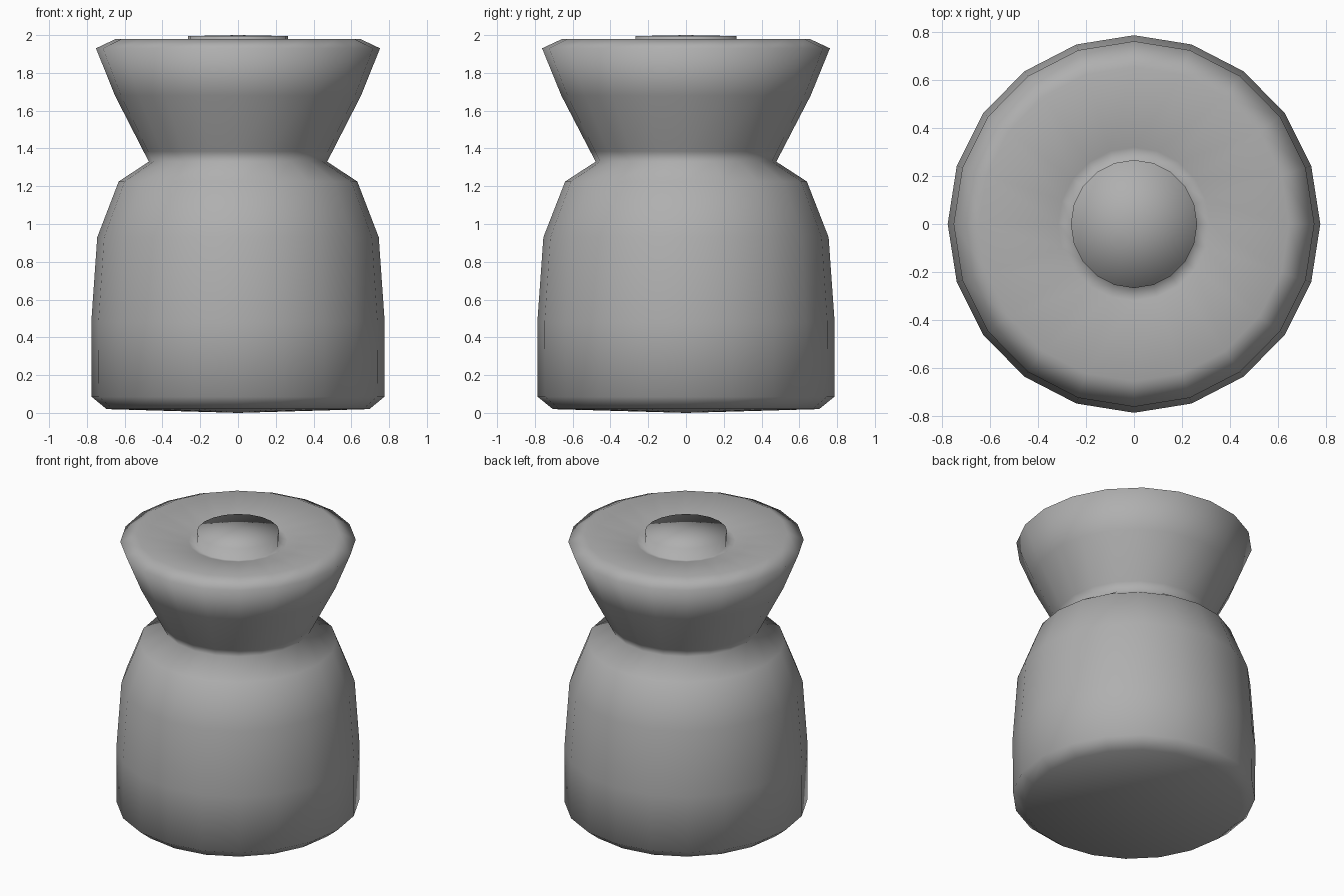
import bpy, bmesh, math

if "Cube" in bpy.data.objects:
    bpy.data.objects.remove(bpy.data.objects["Cube"])

SIDES = 20


def lathe(name, profile, bottom=None, top=None, x_scale=0.987):
    """Spin a (radius, z) profile and close the ends with a fan to a pole."""
    bm = bmesh.new()
    rings = []
    for r, z in profile:
        rings.append([bm.verts.new((r * x_scale * math.cos(2 * math.pi * i / SIDES),
                                    r * math.sin(2 * math.pi * i / SIDES), z))
                      for i in range(SIDES)])
    for a, b in zip(rings, rings[1:]):
        for i in range(SIDES):
            j = (i + 1) % SIDES
            bm.faces.new((a[i], a[j], b[j], b[i]))
    for z, ring in ((bottom, rings[0]), (top, rings[-1])):
        if z is not None:
            pole = bm.verts.new((0, 0, z))
            for i in range(SIDES):
                bm.faces.new((ring[i], ring[(i + 1) % SIDES], pole))
    bmesh.ops.recalc_face_normals(bm, faces=bm.faces)
    mesh = bpy.data.meshes.new(name)
    bm.to_mesh(mesh)
    bm.free()
    mesh.shade_smooth()
    obj = bpy.data.objects.new(name, mesh)
    bpy.context.collection.objects.link(obj)
    return obj


# Waisted insulator body: round base, pinched neck, flared head,
# dished top and the low stud standing in the dish
body = lathe("waisted_body", [
    (0.705, 0.02), (0.785, 0.085), (0.787, 0.48), (0.755, 0.93),
    (0.64, 1.225), (0.478, 1.33), (0.507, 1.385), (0.66, 1.68), (0.762, 1.93),
    (0.655, 1.98), (0.32, 1.93), (0.267, 1.915), (0.267, 1.995),
], bottom=0.0, top=2.0)

# Mid-grey surface
grey = bpy.data.materials.new("mid_grey")
grey.diffuse_color = (0.43, 0.43, 0.43, 1)
grey.use_nodes = True
grey.node_tree.nodes["Principled BSDF"].inputs["Base Color"].default_value = grey.diffuse_color
body.data.materials.append(grey)
